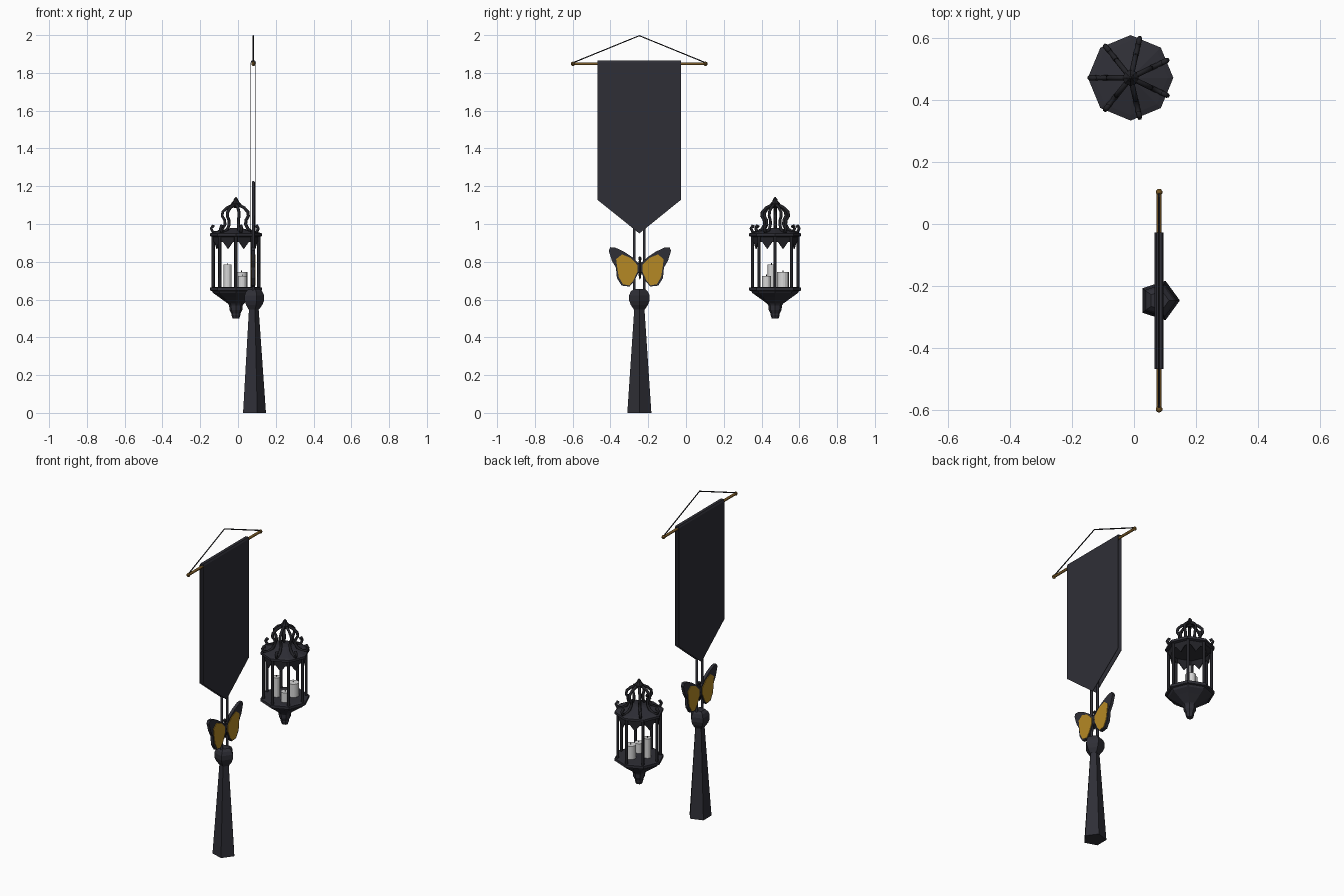
import bpy, bmesh, math
from mathutils import Vector, Matrix

if "Cube" in bpy.data.objects:
    bpy.data.objects.remove(bpy.data.objects["Cube"])


def material(name, rgb):
    m = bpy.data.materials.new(name)
    m.diffuse_color = (*rgb, 1)
    m.use_nodes = True
    m.node_tree.nodes["Principled BSDF"].inputs["Base Color"].default_value = m.diffuse_color
    return m


CHARCOAL = material("charcoal", (0.028, 0.028, 0.037))
BLACK = material("iron black", (0.016, 0.016, 0.020))
GOLD = material("wing gold", (0.46, 0.25, 0.018))
BROWN = material("brass brown", (0.19, 0.10, 0.02))
WAX = material("candle wax", (0.68, 0.68, 0.68))


def finish(bm, name, mat):
    bmesh.ops.recalc_face_normals(bm, faces=bm.faces)
    me = bpy.data.meshes.new(name)
    bm.to_mesh(me)
    bm.free()
    me.materials.append(mat)
    ob = bpy.data.objects.new(name, me)
    bpy.context.collection.objects.link(ob)
    return ob


def lathe(name, profile, sides, centre, mat):
    """Closed solid turned about z from (radius, z) points, first vertex on +x."""
    bm = bmesh.new()
    rings = []
    for r, z in profile:
        rings.append([bm.verts.new((centre[0] + r * math.cos(a), centre[1] + r * math.sin(a), z))
                      for a in (2 * math.pi * k / sides for k in range(sides))])
    for lo, hi in zip(rings, rings[1:]):
        for k in range(sides):
            n = (k + 1) % sides
            bm.faces.new((lo[k], lo[n], hi[n], hi[k]))
    bm.faces.new(rings[0])
    bm.faces.new(rings[-1])
    return finish(bm, name, mat)


def tube(name, paths, radius, mat, res=1):
    """Round bars along polylines, as one mesh."""
    cu = bpy.data.curves.new(name, 'CURVE')
    cu.dimensions = '3D'
    cu.bevel_depth = radius
    cu.bevel_resolution = res
    cu.use_fill_caps = True
    for pts in paths:
        s = cu.splines.new('POLY')
        s.points.add(len(pts) - 1)
        for p, co in zip(s.points, pts):
            p.co = (*co, 1)
    cu.materials.append(mat)
    ob = bpy.data.objects.new(name, cu)
    bpy.context.collection.objects.link(ob)
    bpy.ops.object.select_all(action='DESELECT')
    ob.select_set(True)
    bpy.context.view_layer.objects.active = ob
    bpy.ops.object.convert(target='MESH')
    return bpy.context.object


def plates(name, outlines, mat):
    """Extruded plates: each entry is (3D points, thickness vector)."""
    bm = bmesh.new()
    for pts, d in outlines:
        f = bm.faces.new([bm.verts.new(p) for p in pts])
        top = bmesh.ops.extrude_face_region(bm, geom=[f], use_keep_orig=True)
        bmesh.ops.translate(bm, vec=Vector(d),
                            verts=[v for v in top['geom'] if isinstance(v, bmesh.types.BMVert)])
    return finish(bm, name, mat)


def ball(name, centre, scale, mat, seg=10):
    bm = bmesh.new()
    bmesh.ops.create_uvsphere(bm, u_segments=seg, v_segments=6, radius=1,
                              matrix=Matrix.Translation(centre) @ Matrix.Diagonal((*scale, 1)))
    return finish(bm, name, mat)


BX, BY = 0.081, -0.247          # banner axis

# Banner: two pointed sheets joined by a strip folded over the rod
sheet = [(-0.222, 1.855), (0.22, 1.855), (0.22, 1.128), (0, 0.95), (-0.222, 1.128)]
parts = [([(BX + x, BY + y, z) for y, z in sheet], (0.003, 0, 0)) for x in (-0.014, 0.011)]
fold = [(-0.014, 1.855), (0.014, 1.855), (0.009, 1.866), (-0.009, 1.866)]
parts.append(([(BX + x, BY - 0.222, z) for x, z in fold], (0, 0.442, 0)))
plates("banner_cloth", parts, CHARCOAL)

# Hanging rod, end knobs and string
RZ, ENDS = 1.848, (-0.598, 0.103)
tube("hanging_rod", [[(BX, y, RZ) for y in ENDS]], 0.008, BROWN)
for i, y in enumerate(ENDS):
    ball(f"rod_knob_{i}", (BX, y, RZ), (0.011, 0.011, 0.012), BROWN)
tube("hanging_string", [[(BX, ENDS[0], RZ + 0.006), (BX, BY, 1.997), (BX, ENDS[1], RZ + 0.006)]],
     0.0035, BLACK)

# Tassel: cord loop, knot and five-sided skirt
tube("tassel_cord", [[(BX, BY - 0.026, 0.62), (BX, BY - 0.026, 1.19), (BX, BY - 0.013, 1.222),
                      (BX, BY + 0.013, 1.222), (BX, BY + 0.026, 1.19), (BX, BY + 0.026, 0.62)]],
     0.008, CHARCOAL)
lathe("tassel_knot", [(0.03, 0.547), (0.048, 0.572), (0.057, 0.595), (0.057, 0.622),
                      (0.048, 0.642), (0.032, 0.655)], 5, (BX, BY), CHARCOAL)
lathe("tassel_skirt", [(0.067, 0), (0.028, 0.555)], 5, (BX, BY), CHARCOAL)

# Butterfly: dark wings with gold plates on both faces, mirrored about the body
wing = [(0.005, 0.022), (0.04, 0.055), (0.085, 0.085), (0.13, 0.106), (0.157, 0.108), (0.165, 0.09),
        (0.148, 0.035), (0.127, 0.0), (0.122, -0.055), (0.097, -0.095), (0.055, -0.1),
        (0.03, -0.072), (0.005, -0.02)]
panel = [(0.014, 0.015), (0.05, 0.052), (0.095, 0.07), (0.126, 0.045), (0.12, 0.0),
         (0.112, -0.05), (0.09, -0.088), (0.056, -0.094), (0.036, -0.07), (0.014, -0.022)]
CY, CZ = -0.244, 0.769


def mirrored(outline, x, t):
    return [([(x, CY + s * y, CZ + z) for y, z in outline], (t, 0, 0)) for s in (-1, 1)]


plates("butterfly_wings", mirrored(wing, BX - 0.009, 0.018), CHARCOAL)
plates("wing_panels", mirrored(panel, BX + 0.009, 0.003) + mirrored(panel, BX - 0.012, 0.003), GOLD)
ball("butterfly_body", (BX, CY, CZ - 0.005), (0.013, 0.009, 0.058), BLACK, 8)
ball("butterfly_head", (BX, CY, CZ + 0.048), (0.011, 0.009, 0.011), BLACK, 8)

# Lantern base with drop finial, and roof
L = (-0.011, 0.472)
lathe("lantern_base", [(0.018, 0.5), (0.024, 0.518), (0.024, 0.526), (0.034, 0.545), (0.036, 0.568),
                       (0.042, 0.578), (0.09, 0.613), (0.12, 0.634), (0.127, 0.645), (0.138, 0.648),
                       (0.138, 0.664), (0.122, 0.666)], 8, L, CHARCOAL)
lathe("lantern_roof", [(0.122, 0.932), (0.138, 0.936), (0.138, 0.95), (0.12, 0.956), (0.02, 0.98)],
      8, L, CHARCOAL)


def polar(r, a, z):
    return (L[0] + r * math.cos(a), L[1] + r * math.sin(a), z)


# Eight corner posts and pointed valance panels between them
corners = [k * math.pi / 4 for k in range(8)]
tube("lantern_posts", [[polar(0.121, a, 0.66), polar(0.121, a, 0.94)] for a in corners], 0.009, BLACK)
val = []
for a in corners:
    p, q = Vector(polar(0.121, a, 0)), Vector(polar(0.121, a + math.pi / 4, 0))
    mid = (p + q) / 2 - Vector((*L, 0))
    pts = [p.lerp(q, t) + Vector((0, 0, z)) for t, z in
           [(0, 0.94), (1, 0.94), (1, 0.905), (0.8, 0.905), (0.5, 0.868), (0.2, 0.905), (0, 0.905)]]
    val.append((pts, -mid.normalized() * 0.006))
plates("lantern_valance", val, BLACK)

# Crown of seven scrolled ribs with a finial
rib = [(0.114, 0.985), (0.124, 0.99), (0.131, 0.976), (0.122, 0.958), (0.097, 0.957), (0.072, 0.972),
       (0.057, 0.998), (0.06, 1.022), (0.073, 1.042), (0.07, 1.064), (0.048, 1.086), (0.02, 1.1),
       (0, 1.105)]
tube("lantern_crown", [[polar(r, math.pi + k * math.tau / 7, z) for r, z in rib] for k in range(7)],
     0.0085, BLACK)
lathe("crown_finial", [(0.01, 1.085), (0.024, 1.095), (0.026, 1.108), (0.014, 1.122),
                       (0.011, 1.132), (0.003, 1.142)], 8, L, BLACK)

# Three candles with wicks
for i, (x, y, r, top) in enumerate([(-0.055, 0.453, 0.021, 0.785), (0.018, 0.513, 0.031, 0.747),
                                    (0.023, 0.426, 0.024, 0.725)]):
    lathe(f"candle_{i}", [(r, 0.664), (r, top)], 16, (x, y), WAX)
    lathe(f"wick_{i}", [(0.002, top), (0.002, top + 0.008)], 5, (x, y), BLACK)
